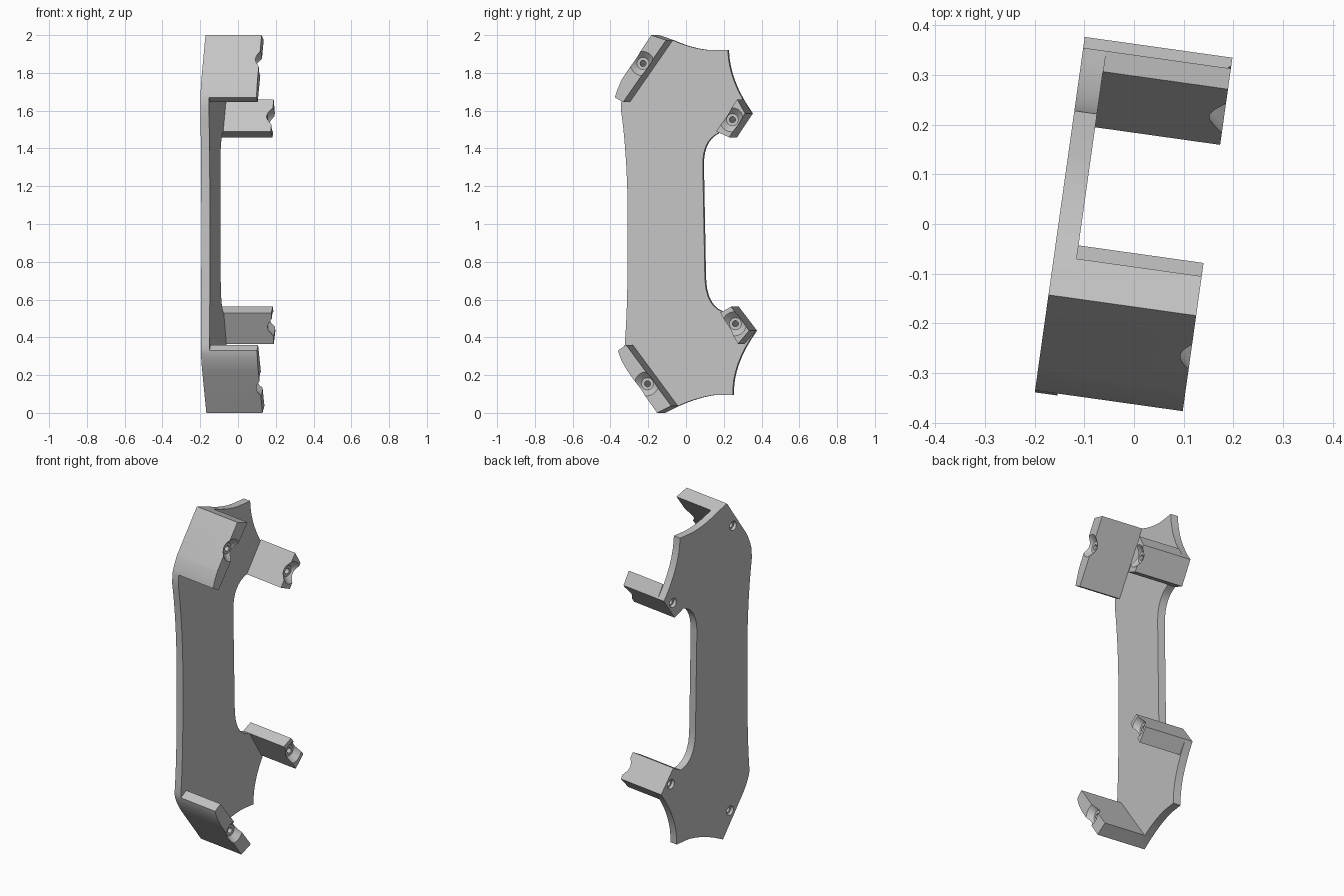
import bpy, bmesh, math
from mathutils import Matrix, Vector

cube = bpy.data.objects.get("Cube")
if cube:
    bpy.data.objects.remove(cube)

THICK, DEPTH = 0.046, 0.30
# Bracket frame: local x runs out of the plate, y across it, z up
FRAME = Matrix.Translation((-0.152, 0, 0)) @ Matrix.Rotation(math.radians(-8), 4, 'Z')

grey = bpy.data.materials.new("plain_grey")
grey.use_nodes = True
colour = (0.55, 0.55, 0.55, 1)
grey.diffuse_color = colour
grey.node_tree.nodes["Principled BSDF"].inputs["Base Color"].default_value = colour


def curve(a, c, b, n=8):
    """Points of a quadratic curve from a to b pulled towards c."""
    a, c, b = Vector(a), Vector(c), Vector(b)
    return [tuple(a * (1 - t) ** 2 + c * 2 * t * (1 - t) + b * t * t)
            for t in (i / n for i in range(n + 1))]


def finish(name, bm):
    bmesh.ops.recalc_face_normals(bm, faces=bm.faces)
    bm.transform(FRAME)
    mesh = bpy.data.meshes.new(name)
    bm.to_mesh(mesh)
    bm.free()
    mesh.materials.append(grey)
    obj = bpy.data.objects.new(name, mesh)
    bpy.context.collection.objects.link(obj)
    return obj


def slab(name, outline, start, end):
    """Extrude a side outline outward from start to end."""
    bm = bmesh.new()
    face = bm.faces.new([bm.verts.new((start, y, z)) for y, z in outline])
    out = bmesh.ops.extrude_face_region(bm, geom=[face])["geom"]
    bmesh.ops.translate(bm, vec=(end - start, 0, 0),
                        verts=[v for v in out if isinstance(v, bmesh.types.BMVert)])
    return finish(name, bm)


def screw_cutter(y, z, n=32):
    """Back counterbore, through hole and front countersink in one solid."""
    profile = [(-0.01, .027), (.02, .027), (.02, .016),
               (.268, .016), (.268, .032), (.31, .074)]
    bm = bmesh.new()
    rings = []
    for u, r in profile:
        rings.append([bm.verts.new((u, y + r * math.cos(k * math.tau / n),
                                    z + r * math.sin(k * math.tau / n)))
                      for k in range(n)])
    for a, b in zip(rings, rings[1:]):
        for k in range(n):
            j = (k + 1) % n
            bm.faces.new((a[k], a[j], b[j], b[k]))
    bm.faces.new(rings[0])
    bm.faces.new(rings[-1])
    cutter = finish("screw_cutter", bm)
    cutter.hide_render = True
    return cutter


# Rounded outer edges shared by the plate and its front walls
upper_edge = curve((-.338, 1.67), (-.328, 1.71), (-.30, 1.767))
lower_edge = curve((-.267, .217), (-.31, .28), (-.321, .33))
upper_tip = [(-.144, 2.0), (-.064, 1.973)]
lower_tip = [(-.037, .037), (-.112, 0)]

# Back plate outline, clockwise from the upper tip
plate_outline = (
    upper_tip
    + curve((-.05, 1.967), (.05, 1.925), (.14, 1.92))
    + curve((.23, 1.92), (.235, 1.755), (.358, 1.586))
    + [(.273, 1.459)]
    + curve((.203, 1.49), (.096, 1.46), (.096, 1.315))
    + curve((.107, .732), (.107, .55), (.225, .53))
    + [(.283, .562)]
    + curve((.38, .435), (.25, .255), (.257, .095))
    + curve((.16, .095), (.06, .08), (-.025, .041))
    + lower_tip + lower_edge
    + curve((-.321, .36), (-.305, .55), (-.305, .92))
    + curve((-.305, 1.08), (-.31, 1.395), (-.342, 1.61))
    + upper_edge)
plate = slab("back_plate", plate_outline, 0, THICK)

# Walls and pegs: name, outline, screw position
parts = [
    ("upper_front_wall", upper_tip + [(-.294, 1.645)] + upper_edge, (-.192, 1.85)),
    ("lower_front_wall", lower_tip + lower_edge + [(-.278, .36)], (-.168, .154)),
    ("upper_rear_peg", [(.316, 1.66), (.358, 1.586), (.273, 1.459), (.203, 1.49)],
     (.286, 1.552)),
    ("lower_rear_peg", [(.283, .562), (.38, .435), (.32, .366), (.225, .53)],
     (.302, .472)),
]
jobs, cutters = [], []
for name, outline, centre in parts:
    part = slab(name, outline, THICK, DEPTH)
    cutter = screw_cutter(*centre)
    cutters.append(cutter)
    jobs += [(part, cutter), (plate, cutter)]

# Cut the screw holes
for obj, cutter in jobs:
    mod = obj.modifiers.new("screw_hole", 'BOOLEAN')
    mod.operation = 'DIFFERENCE'
    mod.solver = 'EXACT'
    mod.object = cutter
bodies = [plate] + [obj for obj, _ in jobs if obj is not plate]
graph = bpy.context.evaluated_depsgraph_get()
graph.update()
baked = [bpy.data.meshes.new_from_object(o.evaluated_get(graph)) for o in bodies]
for obj, mesh in zip(bodies, baked):
    obj.modifiers.clear()
    obj.data = mesh
for cutter in cutters:
    bpy.data.objects.remove(cutter)

# Smooth the curved sides, keep corners sharp
bpy.ops.object.select_all(action='DESELECT')
for obj in bodies:
    obj.select_set(True)
bpy.context.view_layer.objects.active = plate
bpy.ops.object.shade_smooth_by_angle(angle=math.radians(25))
